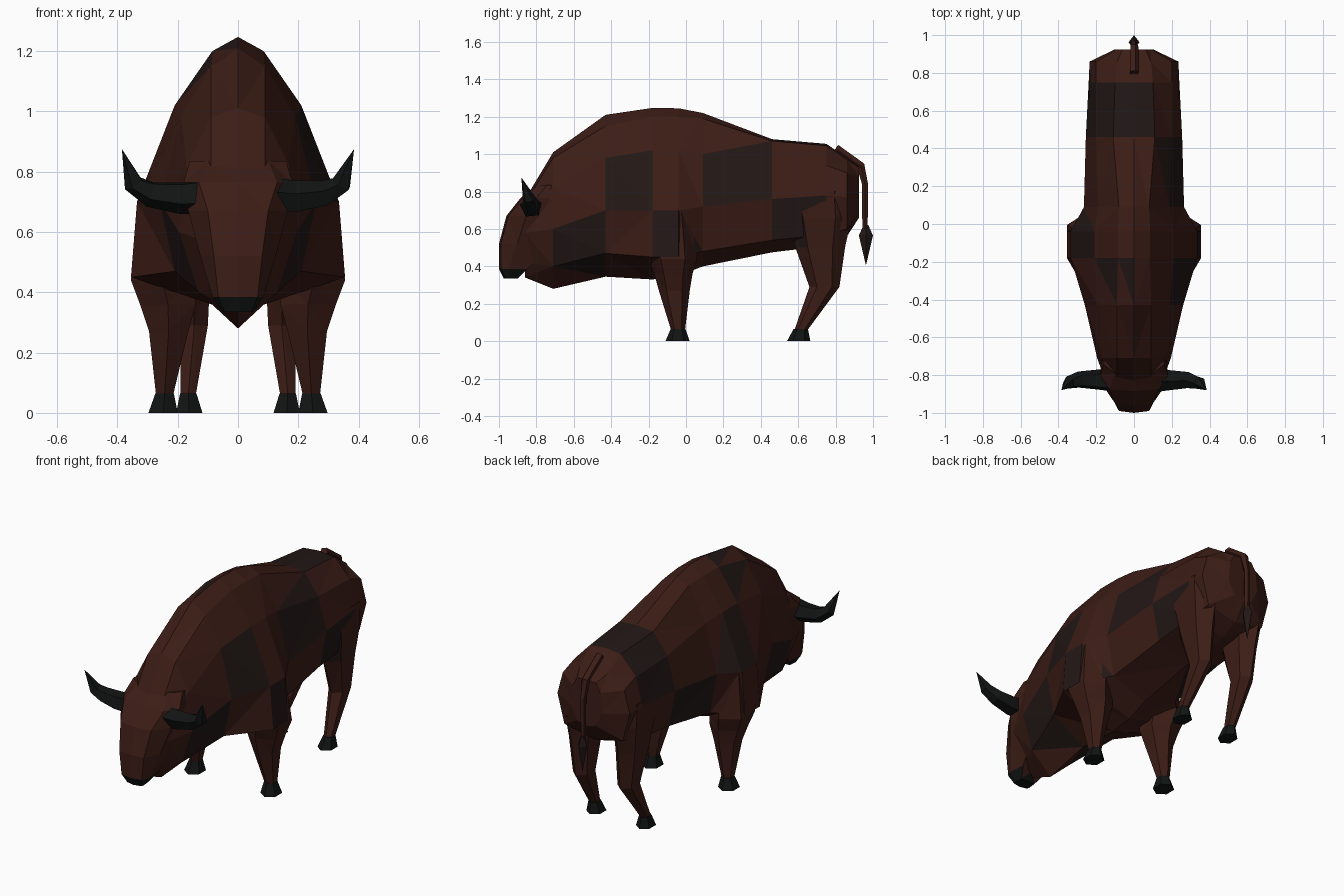
import bpy, bmesh
from mathutils import Vector
from math import cos, sin, tau

if "Cube" in bpy.data.objects:
    bpy.data.objects.remove(bpy.data.objects["Cube"])


def material(name, rgb):
    m = bpy.data.materials.new(name)
    m.diffuse_color = (*rgb, 1)
    m.use_nodes = True
    m.node_tree.nodes["Principled BSDF"].inputs["Base Color"].default_value = m.diffuse_color
    return m


BROWN = material("brown_hide", (0.045, 0.012, 0.008))
PATCH = material("dark_hide", (0.016, 0.009, 0.008))
BLACK = material("horn_black", (0.006, 0.007, 0.007))


def loft(name, rings, mats, dark=lambda c: False):
    """Skin closed rings of points; faces where dark(centre) is true use slot 1."""
    bm = bmesh.new()
    loops = [[bm.verts.new(p) for p in ring] for ring in rings]
    n = len(loops[0])
    for a, b in zip(loops, loops[1:]):
        for i in range(n):
            j = (i + 1) % n
            bm.faces.new((a[i], a[j], b[j], b[i]))
    bm.faces.new(loops[0])
    bm.faces.new(loops[-1])
    bmesh.ops.remove_doubles(bm, verts=bm.verts, dist=0.0005)
    bmesh.ops.triangulate(bm, faces=bm.faces)
    bmesh.ops.recalc_face_normals(bm, faces=bm.faces)
    for f in bm.faces:
        f.material_index = int(dark(f.calc_center_median()))
    me = bpy.data.meshes.new(name)
    bm.to_mesh(me)
    bm.free()
    for m in mats:
        me.materials.append(m)
    ob = bpy.data.objects.new(name, me)
    bpy.context.collection.objects.link(ob)
    return ob


def tube(name, path, mats, sides=5):
    """Tapered tube along (x, y, z, radius) stations."""
    pts = [Vector(p[:3]) for p in path]
    rings = []
    for i, p in enumerate(pts):
        d = pts[min(i + 1, len(pts) - 1)] - pts[max(i - 1, 0)]
        u = d.cross(Vector((0, 1, 0.1))).normalized()
        v = d.cross(u).normalized()
        rings.append([p + path[i][3] * (u * cos(k * tau / sides) + v * sin(k * tau / sides))
                      for k in range(sides)])
    return loft(name, rings, mats)


def mirrored(pts):
    return pts + [(-x, y, z) for x, y, z in reversed(pts) if x > 1e-6]


# Body: y, top z, four side points (x, z), bottom z
body = [
    (-0.86, 0.76, .09, .74, .13, .68, .14, .58, .06, .42, .34),
    (-0.71, 1.01, .09, .98, .17, .82, .195, .60, .13, .40, .28),
    (-0.43, 1.21, .09, 1.15, .19, .98, .26, .70, .21, .47, .345),
    (-0.18, 1.247, .085, 1.2, .21, 1.02, .335, .70, .355, .45, .33),
    (-0.04, 1.245, .085, 1.2, .21, 1.02, .335, .70, .355, .45, .35),
    (0.09, 1.22, .08, 1.19, .19, 1.0, .265, .72, .22, .48, .40),
    (0.46, 1.08, .11, 1.07, .20, .95, .255, .76, .21, .54, .475),
    (0.75, 1.055, .10, 1.045, .20, .94, .24, .78, .21, .57, .51),
    (0.86, 0.98, .09, .97, .20, .90, .235, .77, .19, .60, .56),
    (0.925, 0.935, .06, .93, .09, .88, .10, .76, .06, .68, .66),
]
# Dark hide patches: x, y, z, radius
spots = [(-.1, -.22, 1.16, .13), (0, .62, 1.07, .14), (.25, -.35, .85, .17),
         (.21, .26, .88, .17), (.23, .62, .68, .13), (.2, -.55, .48, .14),
         (-.25, -.1, .85, .15), (-.22, .3, .62, .15), (-.2, .55, .95, .13),
         (-.2, -.5, .5, .14), (.35, -.08, .55, .1)]


def spotted(c):
    return any((c - Vector(s[:3])).length < s[3] for s in spots)


rings = []
for y, top, *side, bottom in body:
    half = [(0, y, top)] + [(side[k], y, side[k + 1]) for k in (0, 2, 4, 6)]
    rings.append(mirrored(half + [(0, y, bottom)]))
loft("body", rings, [BROWN, PATCH], spotted)

# Head: z, front y, back y, front half width, side half width
head = [
    (0.335, -.975, -.90, .045, .05), (0.385, -1.0, -.85, .065, .085),
    (0.52, -1.0, -.72, .08, .125), (0.67, -.96, -.66, .10, .165),
    (0.765, -.885, -.64, .13, .18), (0.835, -.80, -.64, .10, .16),
]
rings = []
for z, yf, yb, wf, ws in head:
    half = [(0, yf, z), (wf, yf + .01, z), (ws, yf * .65 + yb * .35, z),
            (ws * .9, yb, z), (0, yb, z)]
    rings.append(mirrored(half))
loft("head", rings, [BROWN, BLACK], lambda c: c.z < .385 and c.y < -.87)

# Legs: z, x inner, x outer, y front, y back
front_leg = [(.70, .16, .325, -.25, .05), (.44, .15, .355, -.20, .06),
             (.36, .14, .325, -.17, .035), (.27, .165, .295, -.145, .02),
             (.06, .215, .272, -.08, -.005)]
front_hoof = [(.065, .213, .274, -.082, -.003), (0, .20, .297, -.11, .02)]
back_leg = [(.80, .08, .237, .50, .89), (.66, .08, .235, .54, .885),
            (.50, .09, .215, .585, .85), (.29, .10, .19, .66, .82),
            (.06, .14, .19, .58, .65)]
back_hoof = [(.065, .138, .192, .575, .652), (0, .118, .205, .54, .665)]
for sign, label in ((1, "right"), (-1, "left")):
    for part, data, mats in (("front_leg", front_leg, [BROWN, PATCH]),
                             ("front_hoof", front_hoof, [BLACK]),
                             ("back_leg", back_leg, [BROWN, PATCH]),
                             ("back_hoof", back_hoof, [BLACK])):
        rings = []
        for z, xi, xo, yf, yb in data:
            mx, my, hx, hy = (xi + xo) / 2, (yf + yb) / 2, (xo - xi) / 2, (yb - yf) / 2
            rings.append([(sign * (mx + hx * a), my + hy * b, z) for a, b in
                          ((0, -1), (1, -.5), (1, .5), (0, 1), (-1, .5), (-1, -.5))])
        dark = (lambda c: c.z > .45 and c.y < .66) if part == "back_leg" else (lambda c: False)
        loft(f"{label}_{part}", rings, mats, dark)
    # Horns
    tube(f"{label}_horn", [(sign * .12, -.83, .72, .06), (sign * .19, -.825, .715, .056),
                           (sign * .29, -.825, .727, .045), (sign * .345, -.84, .76, .035),
                           (sign * .385, -.88, .875, 0)], [BLACK])

# Tail with tuft
tube("tail", [(0, .80, 1.03, .025), (0, .935, .935, .024), (0, .957, .84, .017),
              (0, .957, .60, .015)], [BROWN])
loft("tail_tuft", [[(r * a, .962 + r * 1.3 * b, z) for a, b in ((0, -1), (1, 0), (0, 1), (-1, 0))]
                   for z, r in ((.62, .01), (.565, .029), (.41, 0.001))], [PATCH])
